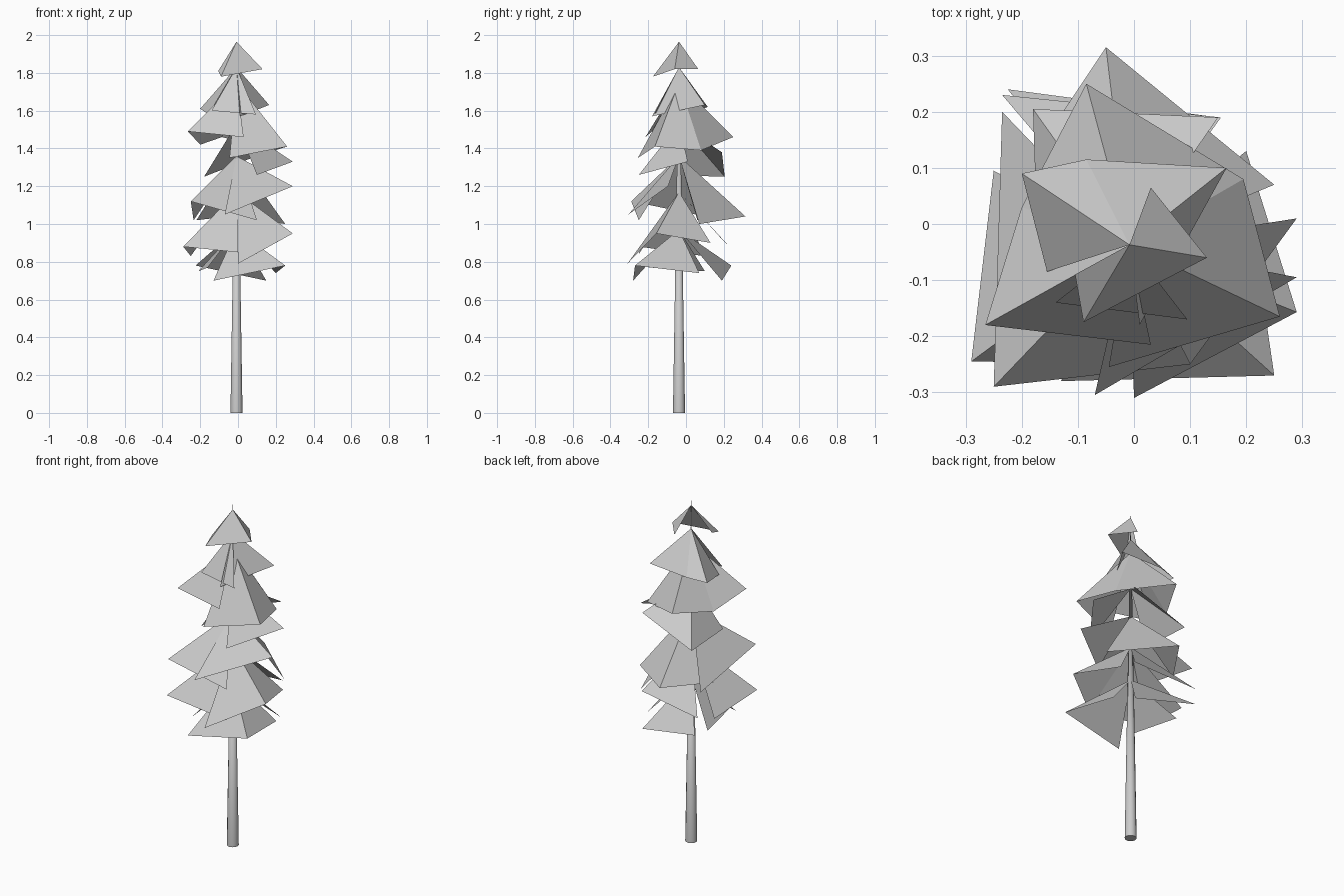
import bpy
import bmesh
from math import radians

cube = bpy.data.objects.get("Cube")
if cube:
    bpy.data.objects.remove(cube, do_unlink=True)

AXIS = (-0.008, -0.037)

grey = bpy.data.materials.new("plain_grey")
grey.use_nodes = True
colour = (0.6, 0.6, 0.6, 1)
grey.diffuse_color = colour
grey.node_tree.nodes["Principled BSDF"].inputs["Base Color"].default_value = colour


def branch_tier(name, apex, boughs):
    """Loose, overlapping boughs: each is a fan of triangles from the axis."""
    bm = bmesh.new()
    for corners in boughs:
        top = bm.verts.new((*AXIS, apex))
        rim = [bm.verts.new(c) for c in corners]
        for a, b in zip(rim, rim[1:]):
            bm.faces.new((top, a, b))
    mesh = bpy.data.meshes.new(name)
    bm.to_mesh(mesh)
    bm.free()
    mesh.materials.append(grey)
    obj = bpy.data.objects.new(name, mesh)
    bpy.context.collection.objects.link(obj)


# Tapered trunk running up through the crown
bpy.ops.mesh.primitive_cone_add(vertices=12, radius1=0.032, radius2=0,
                                depth=2, location=(*AXIS, 1))
trunk = bpy.context.object
trunk.name = "trunk"
trunk.data.materials.append(grey)
bpy.ops.object.shade_smooth_by_angle(angle=radians(45))

# Tiers from the top down: apex height, then the rim of each bough
tiers = [
    (1.965, [[(-.105, -.09, 1.81), (-.09, -.175, 1.78), (.13, -.06, 1.82),
              (.03, .065, 1.82)]]),
    (1.83, [[(-.14, -.14, 1.6), (.095, -.17, 1.58)],
            [(.01, -.18, 1.57), (.165, .1, 1.63), (-.085, .115, 1.62),
             (-.2, .09, 1.61), (-.155, -.085, 1.58)]]),
    (1.75, [[(-.2, .03, 1.42), (-.265, -.18, 1.49), (.03, -.215, 1.46)],
            [(-.045, -.255, 1.35), (.26, -.165, 1.41), (.195, .08, 1.39),
             (-.085, .25, 1.46), (-.2, .03, 1.42)]]),
    (1.53, [[(.1, -.25, 1.26), (.29, .01, 1.33)],
            [(.15, .19, 1.38), (-.18, .205, 1.25), (-.17, -.1, 1.26)]]),
    (1.36, [[(-.235, .2, 1.02), (-.25, -.29, 1.12), (.1, -.25, 1.02)],
            [(-.07, -.305, 1.05), (.29, -.095, 1.2)],
            [(.25, .07, 1.0), (-.05, .315, 1.04), (-.22, .06, 1.02)]]),
    (1.17, [[(-.25, .095, .83), (-.29, -.245, .88), (.1, -.25, .84)],
            [(0, -.31, .79), (.29, -.157, .95), (.2, .13, .9)],
            [(.155, .19, .92), (-.235, .23, .88)]]),
    (.97, [[(-.13, -.28, .7), (.25, -.27, .78), (.2, .07, .74)],
           [(.15, .19, .7), (-.225, .24, .78)],
           [(-.21, .1, .75), (-.16, -.2, .77)]]),
]
for number, (apex, boughs) in enumerate(tiers, 1):
    branch_tier(f"branch_tier_{number}", apex, boughs)
